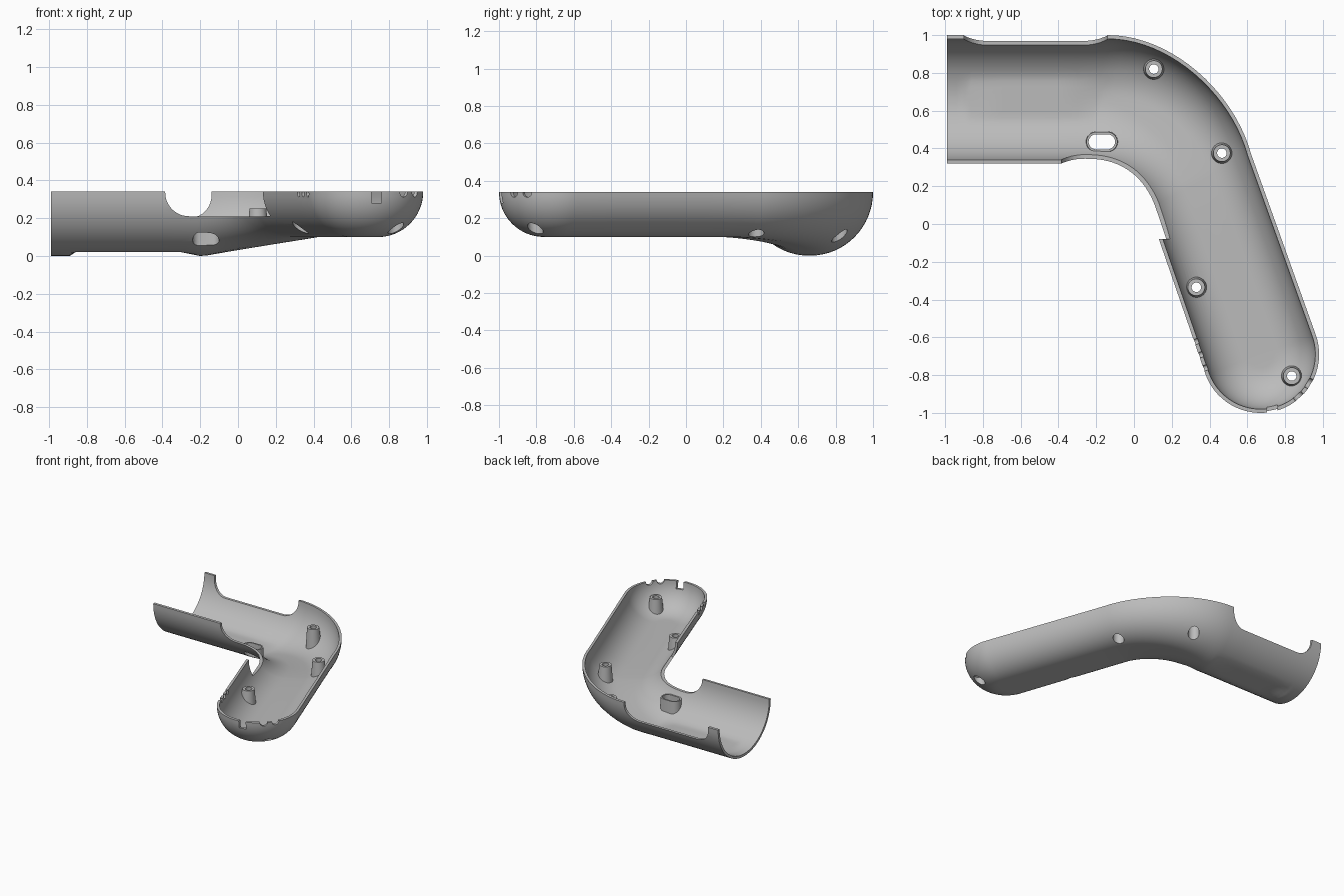
import bpy, bmesh, math
from mathutils import Vector, Matrix
from mathutils.bvhtree import BVHTree

if "Cube" in bpy.data.objects:
    bpy.data.objects.remove(bpy.data.objects["Cube"])

TOP, WALL, HALF = 0.34, 0.02, 16
grey = bpy.data.materials.new("matte grey plastic")
grey.use_nodes = True
grey.diffuse_color = (0.5, 0.5, 0.5, 1)
grey.node_tree.nodes["Principled BSDF"].inputs["Base Color"].default_value = grey.diffuse_color


def make_object(name, bm):
    bmesh.ops.recalc_face_normals(bm, faces=bm.faces[:])
    mesh = bpy.data.meshes.new(name)
    bm.to_mesh(mesh)
    ob = bpy.data.objects.new(name, mesh)
    bpy.context.collection.objects.link(ob)
    mesh.materials.append(grey)
    return ob


def smooth(ob):
    bpy.ops.object.select_all(action='DESELECT')
    ob.select_set(True)
    bpy.context.view_layer.objects.active = ob
    bpy.ops.object.shade_smooth_by_angle(angle=math.radians(35))


def apply_modifiers(ob):
    graph = bpy.context.evaluated_depsgraph_get()
    mesh = bpy.data.meshes.new_from_object(ob.evaluated_get(graph))
    ob.modifiers.clear()
    ob.data = mesh


def bezier(pts, t):
    pts = [Vector(p) for p in pts]
    while len(pts) > 1:
        pts = [a.lerp(b, t) for a, b in zip(pts, pts[1:])]
    return pts[0]


# Cross-section: rim, rounded corner, flat floor, rounded corner, rim
def half_section(centre, side, depth):
    width = side.length
    corner = min(width, depth)
    pts = []
    for i in range(HALF + 1):
        a = math.pi / 2 * i / HALF
        p = centre + side.normalized() * (width - corner + corner * math.cos(a))
        z = TOP - depth * math.sin(a)
        if -0.87 < centre.x < -0.2:     # flattened label pad below the barrel
            z = max(z, 0.02)
        pts.append((p.x, p.y, z))
    return pts


def section(centre, side_a, side_b, depth):
    return half_section(centre, side_a, depth) + half_section(centre, side_b, depth)[::-1]


def between(inner, outer):
    mid = (inner + outer) / 2
    slope = min(1, max(0, (mid.x + 0.18) / 0.53))
    return section(mid, inner - mid, outer - mid, 0.34 - 0.1 * slope)


rows = []
# Barrel
for x in (-0.99, -0.94, -0.89, -0.86, -0.7, -0.55, -0.4, -0.3):
    rows.append(between(Vector((x, 0.32)), Vector((x, 1.0))))
# Bend
end = Vector((0.67, -0.69))
across = Vector((0.937, 0.35)) * 0.31
inner_bend = [(-0.26, 0.32), (-0.013, 0.32), (0.075, 0.085)]
outer_bend = [(-0.14, 1.0), (0.2, 1.0), (0.53, 0.7), (0.62, 0.37)]
for i in range(21):
    rows.append(between(bezier(inner_bend, i / 20), bezier(outer_bend, i / 20)))
# Grip
for t in (0.25, 0.5, 0.75):
    rows.append(between(Vector(inner_bend[-1]).lerp(end - across, t),
                        Vector(outer_bend[-1]).lerp(end + across, t)))
# Rounded grip end, both halves folding together
for i in range(17):
    turn = Matrix.Rotation(math.pi / 2 * i / 16, 2)
    rows.append(section(end, turn @ -across, turn.inverted() @ across, 0.24))

bm = bmesh.new()
grid = [[bm.verts.new(p) for p in row] for row in rows]
for r, s in zip(grid, grid[1:]):
    for j in range(len(r) - 1):
        bm.faces.new((r[j], r[j + 1], s[j + 1], s[j]))
bmesh.ops.remove_doubles(bm, verts=bm.verts[:], dist=0.0003)
bmesh.ops.recalc_face_normals(bm, faces=bm.faces[:])
floor_face = min(bm.faces, key=lambda f: f.calc_center_median().z)
if floor_face.normal.z > 0:
    bmesh.ops.reverse_faces(bm, faces=bm.faces[:])
tree = BVHTree.FromBMesh(bm)
mesh = bpy.data.meshes.new("shell")
bm.to_mesh(mesh)
shell = bpy.data.objects.new("half_shell", mesh)
bpy.context.collection.objects.link(shell)
mesh.materials.append(grey)
mod = shell.modifiers.new("wall", 'SOLIDIFY')
mod.thickness, mod.offset, mod.use_even_offset = WALL, -1, True
apply_modifiers(shell)


def cut(bm):
    cutter = make_object("cutter", bm)
    cutter.hide_render = True
    mod = shell.modifiers.new("cut", 'BOOLEAN')
    mod.operation, mod.solver, mod.object = 'DIFFERENCE', 'EXACT', cutter
    apply_modifiers(shell)
    bpy.data.objects.remove(cutter)


def cut_box(low, high, radius=0.0):
    bm = bmesh.new()
    bmesh.ops.create_cube(bm, size=1)
    low, high = Vector(low), Vector(high)
    for v in bm.verts:
        v.co = (low + high) / 2 + v.co * (high - low)
    if radius:
        edges = [e for e in bm.edges if abs(e.verts[0].co.y - e.verts[1].co.y) > 0.01]
        bmesh.ops.bevel(bm, geom=edges, offset=radius, segments=10, profile=0.5, affect='EDGES')
    cut(bm)


def cut_cylinder(centre, direction, radius, length):
    bm = bmesh.new()
    spin = Vector(direction).to_track_quat('Z', 'Y').to_matrix().to_4x4()
    bmesh.ops.create_cone(bm, cap_ends=True, segments=20, radius1=radius, radius2=radius,
                          depth=length, matrix=Matrix.Translation(centre) @ spin)
    cut(bm)


def ring(x, y, r, stretch):
    out = []
    for i in range(28):
        a = math.tau * (i + 0.5) / 28
        out.append((x + r * math.cos(a) + math.copysign(stretch, math.cos(a)), y + r * math.sin(a)))
    return out


# Tube standing on the shell floor; a height of None follows the floor
def tube(name, x, y, profile, stretch=0.0):
    hole = bmesh.new()
    loops = [[hole.verts.new((*p, z)) for p in ring(x, y, profile[0][0], stretch)] for z in (-0.1, 0.3)]
    hole.faces.new(loops[0])
    hole.faces.new(loops[1])
    for i in range(28):
        hole.faces.new((loops[0][i], loops[0][i - 1], loops[1][i - 1], loops[1][i]))
    cut(hole)
    bm = bmesh.new()
    loops = []
    for r, z in profile:
        loop = []
        for px, py in ring(x, y, r, stretch):
            hit = tree.ray_cast(Vector((px, py, 0.33)), Vector((0, 0, -1)))[0]
            base = (hit.z if hit else 0.2) + 0.006
            loop.append(bm.verts.new((px, py, base if z is None else max(z, base))))
        loops.append(loop)
    for a, b in zip(loops, loops[1:] + loops[:1]):
        for i in range(28):
            bm.faces.new((a[i], a[i - 1], b[i - 1], b[i]))
    smooth(make_object(name, bm))


# Side openings of the barrel and the bend
cut_box((-0.9, 0.8, 0.2), (-0.14, 1.2, 0.8), 0.12)
cut_box((-0.385, -0.08, 0.21), (0.27, 0.5, 0.8), 0.125)

# Screw posts and the oval button collar
post = [(0.042, None), (0.042, 0.19), (0.025, 0.2), (0.025, 0.25), (0.045, 0.25), (0.056, None)]
for i, (x, y) in enumerate([(0.105, 0.82), (0.465, 0.375), (0.33, -0.335), (0.835, -0.805)]):
    tube(f"screw_post_{i + 1}", x, y, post)
tube("button_collar", -0.17, 0.435, [(0.04, None), (0.04, 0.17), (0.052, 0.17), (0.055, None)], 0.03)

# Rim notches: grip vents, cable slot and strap notches
for k in range(3):
    cut_cylinder((0.335 + 0.024 * k, -0.62 - 0.07 * k, 0.33), across.to_3d(), 0.018, 0.12)
cut_box((0.705, -1.1, 0.28), (0.76, -0.92, 0.5))
for a in (-48, -31):
    d = Vector((math.cos(math.radians(a)), math.sin(math.radians(a)), 0))
    cut_cylinder(end.to_3d() + d * 0.3 + Vector((0, 0, TOP)), d, 0.028, 0.12)
smooth(shell)
